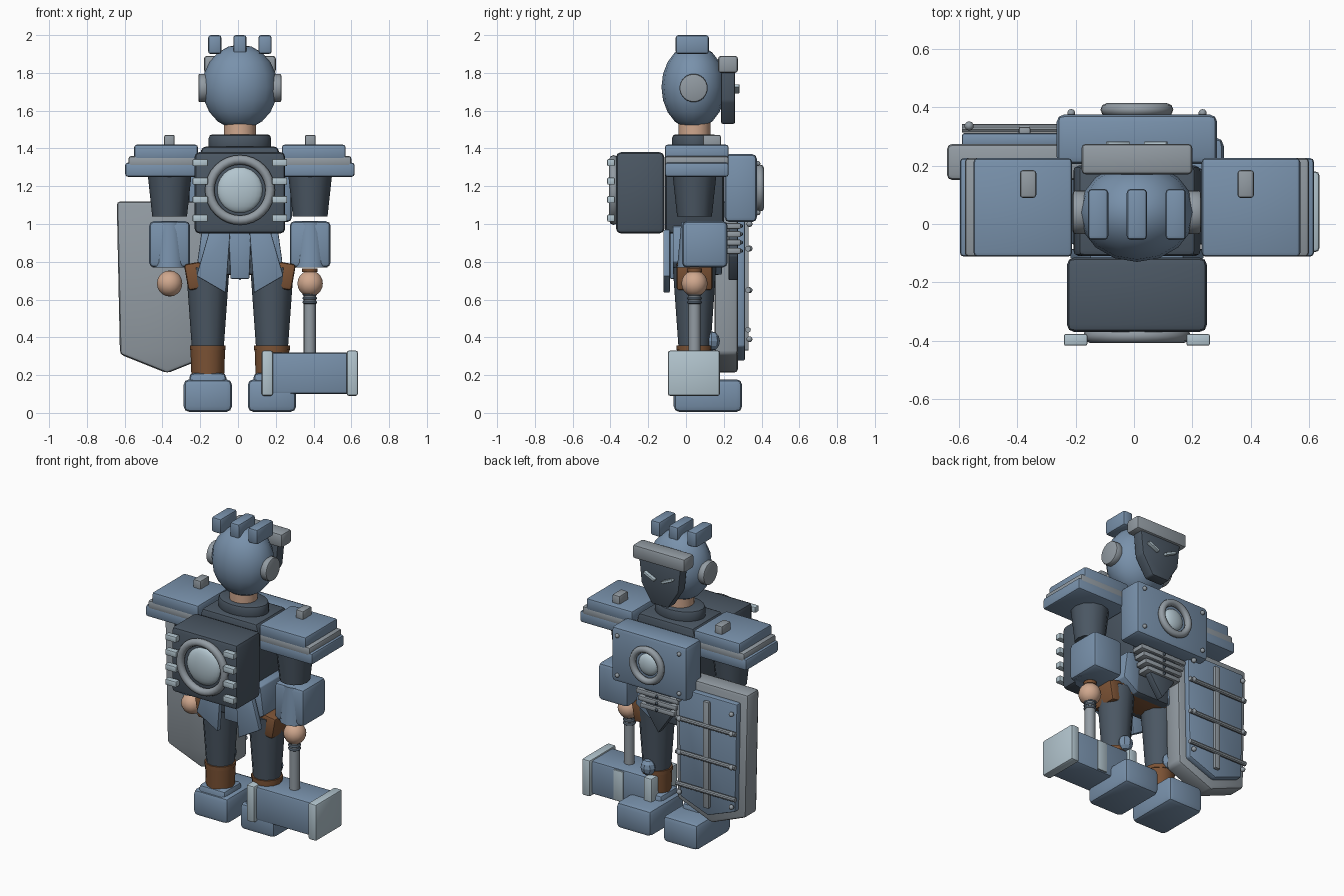
import bpy, bmesh, math
from mathutils import Matrix, Vector

if "Cube" in bpy.data.objects:
    bpy.data.objects.remove(bpy.data.objects["Cube"])


def material(name, rgb):
    m = bpy.data.materials.new(name)
    m.use_nodes = True
    col = (*rgb, 1)
    m.diffuse_color = col
    m.node_tree.nodes["Principled BSDF"].inputs["Base Color"].default_value = col
    return m


BLUE = material("armour blue", (0.19, 0.285, 0.41))
DARK = material("dark slate", (0.07, 0.095, 0.125))
GREY = material("steel grey", (0.29, 0.33, 0.365))
PALE = material("pale steel", (0.45, 0.56, 0.62))
BROWN = material("leather brown", (0.2, 0.085, 0.035))
SKIN = material("skin", (0.63, 0.39, 0.27))

CX = 0.01   # body centre line
CY = 0.045  # depth of the limbs
SIDES = ((-1, "right"), (1, "left"))


def finish(name, bm, mat, bevel=0.0, rot=None, smooth=35):
    if bevel:
        bmesh.ops.bevel(bm, geom=bm.edges[:], offset=bevel, segments=2,
                        profile=0.5, affect='EDGES', clamp_overlap=True)
    bmesh.ops.recalc_face_normals(bm, faces=bm.faces[:])
    me = bpy.data.meshes.new(name)
    if rot:
        c = sum((v.co for v in bm.verts), Vector()) / len(bm.verts)
        bmesh.ops.rotate(bm, verts=bm.verts[:], cent=c,
                         matrix=Matrix.Rotation(math.radians(rot[1]), 3, rot[0]))
    bm.to_mesh(me)
    bm.free()
    ob = bpy.data.objects.new(name, me)
    bpy.context.collection.objects.link(ob)
    me.materials.append(mat)
    if smooth:
        bpy.ops.object.select_all(action='DESELECT')
        ob.select_set(True)
        bpy.context.view_layer.objects.active = ob
        bpy.ops.object.shade_smooth_by_angle(angle=math.radians(smooth))
    return ob


def box(name, xs, ys, zs, mat, bevel=0.015, rot=None):
    """Box from its x, y and z ranges."""
    bm = bmesh.new()
    bmesh.ops.create_cube(bm, size=1)
    for v in bm.verts:
        v.co = [sum(r) / 2 + c * (r[1] - r[0]) for c, r in zip(v.co, (xs, ys, zs))]
    return finish(name, bm, mat, bevel, rot)


def centred(name, c, size, mat, bevel=0.015, rot=None):
    return box(name, *[(a - s / 2, a + s / 2) for a, s in zip(c, size)], mat, bevel, rot)


def tube(name, c, r_low, r_high, length, mat, axis='Z', n=12, flat=1.0, bevel=0.0):
    """Cylinder or cone centred on c."""
    bm = bmesh.new()
    bmesh.ops.create_cone(bm, cap_ends=True, segments=n, radius1=r_low,
                          radius2=r_high, depth=length)
    m = {'Z': Matrix(), 'X': Matrix.Rotation(math.pi / 2, 4, 'Y'),
         'Y': Matrix.Rotation(math.pi / 2, 4, 'X')}[axis]
    m = Matrix.Translation(c) @ Matrix.Diagonal((1, flat, 1, 1)) @ m
    bmesh.ops.transform(bm, matrix=m, verts=bm.verts[:])
    if bevel:
        rims = [e for f in bm.faces if len(f.verts) > 4 for e in f.edges]
        bmesh.ops.bevel(bm, geom=rims, offset=bevel, segments=2, profile=0.5, affect='EDGES')
    return finish(name, bm, mat)


def ball(name, c, radii, mat, u=16, v=10, smooth=40):
    bm = bmesh.new()
    bmesh.ops.create_uvsphere(bm, u_segments=u, v_segments=v, radius=1)
    bmesh.ops.transform(bm, verts=bm.verts[:],
                        matrix=Matrix.Translation(c) @ Matrix.Diagonal((*radii, 1)))
    return finish(name, bm, mat, smooth=smooth)


def prism(name, pts, y0, y1, mat, bevel=0.006):
    """Outline in x and z, given thickness along y."""
    bm = bmesh.new()
    f = bm.faces.new([bm.verts.new((x, y0, z)) for x, z in pts])
    ext = bmesh.ops.extrude_face_region(bm, geom=[f])["geom"]
    bmesh.ops.translate(bm, vec=(0, y1 - y0, 0),
                        verts=[g for g in ext if isinstance(g, bmesh.types.BMVert)])
    return finish(name, bm, mat, bevel)


def ring(name, c, major, minor, mat, axis='Y', n=32):
    rot = (math.pi / 2, 0, 0) if axis == 'Y' else (0, 0, 0)
    bpy.ops.mesh.primitive_torus_add(location=c, rotation=rot, major_radius=major,
                                     minor_radius=minor, major_segments=n, minor_segments=8)
    ob = bpy.context.object
    ob.name = name
    ob.data.materials.append(mat)
    bpy.ops.object.shade_smooth_by_angle(angle=math.radians(60))


def sym(half):
    """Mirror a half outline about the body centre line."""
    return [(CX + x, z) for x, z in half] + [(CX - x, z) for x, z in reversed(half) if x]


# Head, crest and face mask
ball("head", (CX, 0.04, 1.725), (0.2, 0.17, 0.225), BLUE, 16, 10, 60)
for i in (-1, 0, 1):
    centred(f"crest_{i + 2}", (CX + i * 0.133, 0.033, 1.95), (0.07, 0.175, 0.1), BLUE, 0.014)
box("brow", (CX - 0.19, CX + 0.19), (0.17, 0.275), (1.8, 1.89), GREY)
prism("face_mask", sym([(0.155, 1.84), (0.135, 1.65), (0.06, 1.53)]), 0.185, 0.26, DARK, 0.01)
tube("neck", (CX, CY, 1.48), 0.085, 0.085, 0.14, SKIN, n=16)
tube("collar", (CX, CY, 1.43), 0.165, 0.165, 0.09, DARK, n=24, flat=0.72, bevel=0.02)

# Torso and chest plate
prism("torso", sym([(0.2, 1.41), (0.22, 1.33), (0.15, 0.95)]), -0.11, 0.2, DARK, 0.02)
box("pelvis", (CX - 0.13, CX + 0.13), (-0.06, 0.19), (0.73, 1.0), DARK, 0.02)
box("chest_plate", (CX - 0.275, CX + 0.275), (0.205, 0.375), (1.01, 1.37), BLUE, 0.025)
ring("chest_ring", (CX, 0.392, 1.19), 0.103, 0.022, GREY)
ball("chest_lens", (CX, 0.375, 1.19), (0.07, 0.03, 0.07), PALE, 24, 12)

# Belly ribs and loin plate
prism("loin_plate", sym([(0.1, 0.98), (0.09, 0.83), (0, 0.7)]), 0.225, 0.275, DARK)
for i in range(4):
    z = 0.99 - i * 0.044
    centred(f"belly_rib_{i}", (CX, 0.245, z), (0.34 - i * 0.03, 0.09, 0.032), GREY, 0.008)
    ball(f"belly_stud_{i}", (CX, 0.292, z), (0.01,) * 3, DARK, 8, 6)

# Back pack
box("back_pack", (CX - 0.24, CX + 0.24), (-0.37, -0.115), (0.95, 1.38), DARK, 0.025)
ring("pack_ring", (CX, -0.383, 1.18), 0.16, 0.025, GREY)
ball("pack_lens", (CX, -0.365, 1.18), (0.122, 0.04, 0.122), PALE, 24, 12)

# Skirt and belt
prism("rear_skirt_centre", sym([(0.06, 0.97), (0.05, 0.71)]), -0.085, -0.06, BLUE)
box("belt", (CX - 0.2, CX + 0.2), (-0.05, 0.15), (0.73, 0.79), BROWN, 0.01)

for s, side in SIDES:
    def X(d):
        return CX + s * d

    # Head and chest details
    tube(f"{side}_ear_disc", (X(0.195), 0.04, 1.72), 0.075, 0.075, 0.05, GREY, 'X', 24, bevel=0.01)
    centred(f"{side}_eye", (X(0.065), 0.268, 1.715), (0.085, 0.03, 0.017), PALE, 0.004, ('Y', -s * 25))
    for z in (1.06, 1.32):
        ball(f"{side}_chest_rivet", (X(0.225), 0.38, z), (0.014,) * 3, GREY, 10, 6)
    for i in range(4):
        centred(f"{side}_pack_prong_{i}", (X(0.21), -0.397, 1.325 - i * 0.098),
                (0.08, 0.04, 0.038), PALE, 0.006)

    # Skirt plates and hip pouch
    prism(f"{side}_rear_skirt", [(X(0.05), 0.97), (X(0.16), 0.97), (X(0.23), 0.725), (X(0.075), 0.635)],
          -0.12, -0.085, BLUE)
    prism(f"{side}_side_skirt", [(X(0.1), 1.0), (X(0.2), 0.98), (X(0.225), 0.8), (X(0.12), 0.73)],
          -0.07, 0.19, BLUE)
    centred(f"{side}_hip_pouch", (X(0.235), 0.045, 0.725), (0.1, 0.19, 0.14), BROWN, 0.015, ('Y', s * 10))

    # Pauldron
    for part, outer, zs, mat in (("top", 0.56, (1.34, 1.42), BLUE), ("trim", 0.59, (1.3, 1.36), GREY),
                                 ("base", 0.607, (1.25, 1.325), BLUE)):
        box(f"{side}_pauldron_{part}", sorted((X(0.222), X(outer))), (-0.112, 0.226), zs, mat, 0.014)
    centred(f"{side}_pauldron_peg", (X(0.373), 0.137, 1.435), (0.056, 0.095, 0.075), GREY, 0.01)

    # Arm and hand
    arm = X(0.372)
    tube(f"{side}_upper_arm", (arm, CY, 1.16), 0.092, 0.118, 0.24, DARK, n=12)
    tube(f"{side}_forearm", (arm, CY, 0.89), 0.092, 0.07, 0.24, BLUE, n=12)
    box(f"{side}_arm_guard", (arm - 0.108, arm + 0.108), (-0.02, 0.22), (0.77, 1.015), BLUE, 0.025)
    ball(f"{side}_hand", (arm, CY, 0.685), (0.069,) * 3, SKIN, 14, 10)

    # Leg and boot
    leg = X(0.17)
    tube(f"{side}_leg", (leg, CY, 0.56), 0.085, 0.115, 0.42, DARK, n=12)
    tube(f"{side}_boot_cuff", (leg, CY, 0.345), 0.095, 0.095, 0.025, BROWN, n=12)
    tube(f"{side}_boot_shaft", (leg, CY, 0.26), 0.086, 0.092, 0.17, BROWN, n=12)
    ball(f"{side}_knee", (leg, 0.135, 0.38), (0.048, 0.045, 0.052), BLUE, 8, 6, 20)
    box(f"{side}_boot_ankle", (leg - 0.098, leg + 0.098), (-0.05, 0.14), (0.06, 0.212), BLUE, 0.025)
    box(f"{side}_boot", (leg - 0.128, leg + 0.128), (-0.065, 0.297), (0.005, 0.178), BLUE, 0.03)

# Hammer
HX = 0.38
tube("hammer_shaft", (HX, CY, 0.5), 0.032, 0.032, 0.46, GREY, n=16)
for i in range(4):
    ring(f"hammer_grip_{i}", (HX, CY, 0.585 + i * 0.022), 0.031, 0.008, DARK, 'Z', 16)
tube("hammer_pommel", (HX, CY, 0.755), 0.04, 0.04, 0.02, BROWN, n=12)
box("hammer_head", (0.15, 0.61), (-0.07, 0.155), (0.1, 0.32), BLUE, 0.015)
box("hammer_band", (HX - 0.035, HX + 0.035), (0.15, 0.162), (0.11, 0.31), PALE, 0.003)
for name, x in (("inner", 0.155), ("outer", 0.605)):
    centred(f"hammer_cap_{name}", (x, 0.042, 0.21), (0.06, 0.275, 0.24), PALE, 0.012)

# Shield
SX = -0.375


def shield_outline(top, low, tip, w_top, w_low):
    return [(SX - w_top, top), (SX + w_top, top), (SX + w_low, low), (SX, tip), (SX - w_low, low)]


prism("shield_rim", shield_outline(1.12, 0.31, 0.21, 0.267, 0.25), 0.15, 0.275, GREY, 0.02)
prism("shield_face", shield_outline(1.06, 0.35, 0.275, 0.215, 0.2), 0.265, 0.312, BLUE, 0.01)
box("shield_spine", (SX - 0.02, SX + 0.02), (0.305, 0.332), (0.33, 1.03), GREY, 0.006)
for i, z in enumerate((0.87, 0.65, 0.44)):
    tube(f"shield_bar_{i}", (SX, 0.328, z), 0.015, 0.015, 0.43, GREY, 'X', 10)
for s, side in SIDES:
    for z in (0.39, 0.65, 0.87, 1.0):
        ball(f"shield_{side}_rivet", (SX + s * 0.19, 0.336, z), (0.016,) * 3, GREY, 10, 6)
